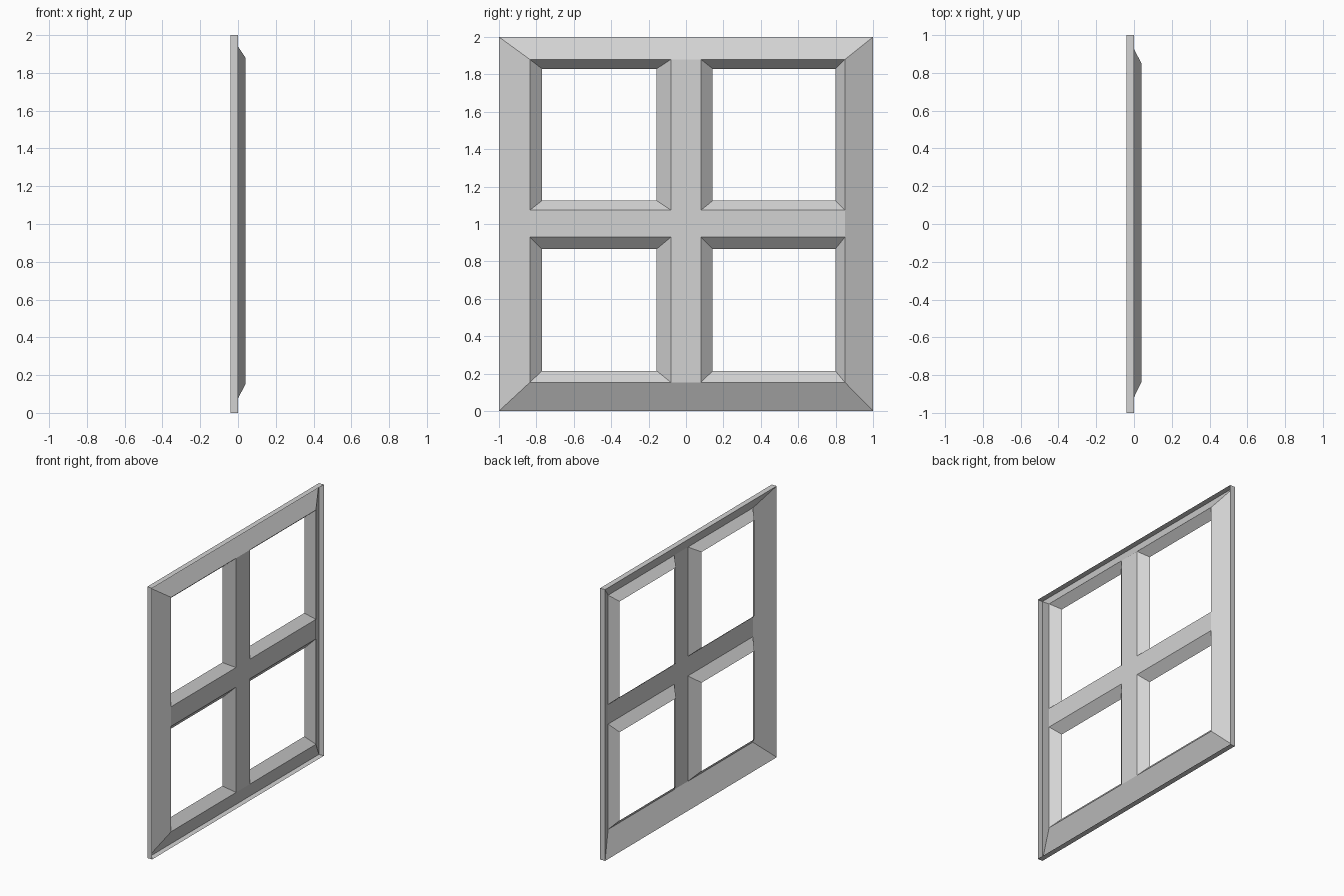
import bpy

cube = bpy.data.objects.get("Cube")
if cube:
    bpy.data.objects.remove(cube, do_unlink=True)

# One plain grey for the whole frame
GREY = (0.65, 0.65, 0.65, 1)
paint = bpy.data.materials.new("plain_grey")
paint.use_nodes = True
paint.diffuse_color = GREY
paint.node_tree.nodes["Principled BSDF"].inputs["Base Color"].default_value = GREY

BACK, MID, FRONT, LIP = -0.04, 0.0, 0.04, -0.018


def rect(y0, y1, z0, z1, x):
    """Four corners of an upright rectangle at depth x."""
    return [(x, y0, z0), (x, y1, z0), (x, y1, z1), (x, y0, z1)]


def add_mesh(name, verts, faces):
    mesh = bpy.data.meshes.new(name)
    mesh.from_pydata(verts, [], faces)
    mesh.materials.append(paint)
    obj = bpy.data.objects.new(name, mesh)
    bpy.context.collection.objects.link(obj)
    return obj


def ring(name, start, end):
    """Band of four quads joining two rectangles."""
    faces = [(i, (i + 1) % 4, (i + 1) % 4 + 4, i + 4) for i in range(4)]
    return add_mesh(name, start + end, faces)


def panel(name, *bounds):
    return add_mesh(name, rect(*bounds, FRONT), [(0, 1, 2, 3)])


# Outer limits of the panes at the front, and the bar edges between them
LEFT, RIGHT, BOTTOM, TOP = -0.835, 0.85, 0.153, 1.88
BAR_Y = (-0.08, 0.08)
BAR_Z = (0.93, 1.074)

# Thin outer rim and the sloped border rising from its back edge
ring("outer_rim", rect(-1, 1, 0, 2, BACK), rect(-1, 1, 0, 2, MID))
ring("sloped_border", rect(-1, 1, 0, 2, BACK), rect(LEFT, RIGHT, BOTTOM, TOP, FRONT))

# Flat glazing bars
panel("upright_bar", *BAR_Y, BOTTOM, TOP)
panel("cross_bar_near", LEFT, BAR_Y[0], *BAR_Z)
panel("cross_bar_far", BAR_Y[1], RIGHT, *BAR_Z)

# Tapered reveals lining the four openings: (outer edges, inner edges)
columns = {"near": ((LEFT, BAR_Y[0]), (-0.77, -0.157)),
           "far": ((BAR_Y[1], RIGHT), (0.143, 0.798))}
rows = {"lower": ((BOTTOM, BAR_Z[0]), (0.215, 0.866)),
        "upper": ((BAR_Z[1], TOP), (1.125, 1.83))}
for row, (z_out, z_in) in rows.items():
    for col, (y_out, y_in) in columns.items():
        ring(f"{row}_{col}_reveal", rect(*y_out, *z_out, FRONT), rect(*y_in, *z_in, LIP))
